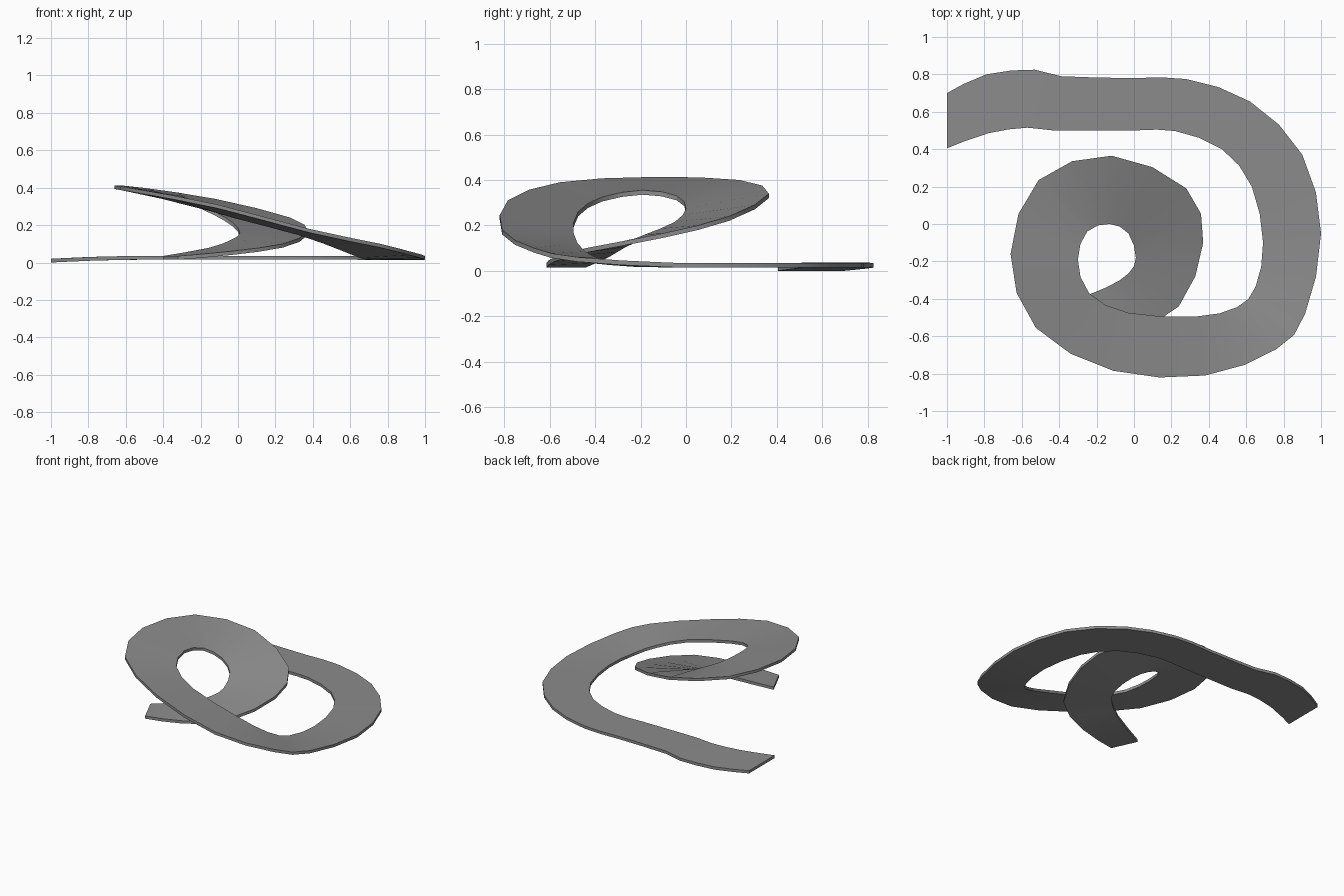
import bpy, bmesh
from math import radians
from mathutils import Vector

if "Cube" in bpy.data.objects:
    bpy.data.objects.remove(bpy.data.objects["Cube"])

THICK = 0.02

# Control rows along the road: outer edge x, y, z then inner edge x, y, z
ROWS = [
    (-1, .70, .02, -1, .405, .02),
    (-.79, .80, .03, -.78, .485, .03),
    (-.53, .825, .035, -.57, .515, .035),
    (-.39, .79, .035, -.43, .50, .035),
    (0, .78, .035, 0, .50, .035),
    (.28, .775, .035, .22, .497, .035),
    (.62, .655, .035, .47, .40, .035),
    (.90, .37, .035, .63, .20, .035),
    (1, -.05, .035, .69, -.10, .035),
    (.915, -.48, .06, .65, -.335, .045),
    (.76, -.67, .10, .55, -.445, .085),
    (.38, -.81, .18, .33, -.495, .165),
    (-.11, -.785, .31, -.03, -.475, .26),
    (-.525, -.555, .39, -.24, -.37, .325),
    (-.66, -.16, .413, -.30, -.19, .355),
    (-.51, .235, .40, -.25, -.04, .33),
    (-.12, .365, .34, -.13, 0, .275),
    (.28, .19, .24, -.03, -.05, .215),
    (.37, -.10, .165, .01, -.18, .16),
    (.24, -.44, .10, -.03, -.265, .125),
    (-.04, -.58, .06, -.15, -.34, .08),
    (-.32, -.615, .035, -.40, -.44, .035),
]


def with_midpoints(pts):
    """Add one curved midpoint between neighbouring points."""
    out = [pts[0]]
    for i in range(len(pts) - 1):
        a, b = pts[i], pts[i + 1]
        before = pts[i - 1] if i else a
        after = pts[i + 2] if i + 2 < len(pts) else b
        out += [(a + b) * 0.5625 - (before + after) * 0.0625, b]
    return out


outer = with_midpoints([Vector(r[:3]) for r in ROWS])
inner = with_midpoints([Vector(r[3:]) for r in ROWS])

# Box section swept along both edges
bm = bmesh.new()
down = Vector((0, 0, -THICK))
sections = [[bm.verts.new(p) for p in (o, i, i + down, o + down)]
            for o, i in zip(outer, inner)]
for s, t in zip(sections, sections[1:]):
    for k in range(4):
        n = (k + 1) % 4
        bm.faces.new((s[k], s[n], t[n], t[k]))
bm.faces.new(sections[0])
bm.faces.new(sections[-1])
bmesh.ops.recalc_face_normals(bm, faces=bm.faces[:])

# Spiral road ribbon
mesh = bpy.data.meshes.new("spiral_road")
bm.to_mesh(mesh)
bm.free()
road = bpy.data.objects.new("spiral_road", mesh)
bpy.context.collection.objects.link(road)

# Smooth top, crisp rims
bpy.context.view_layer.objects.active = road
road.select_set(True)
bpy.ops.object.shade_smooth_by_angle(angle=radians(30))

# Dark asphalt colour
asphalt = bpy.data.materials.new("asphalt")
asphalt.diffuse_color = (.26, .26, .26, 1)
asphalt.use_nodes = True
asphalt.node_tree.nodes["Principled BSDF"].inputs["Base Color"].default_value = asphalt.diffuse_color
mesh.materials.append(asphalt)
